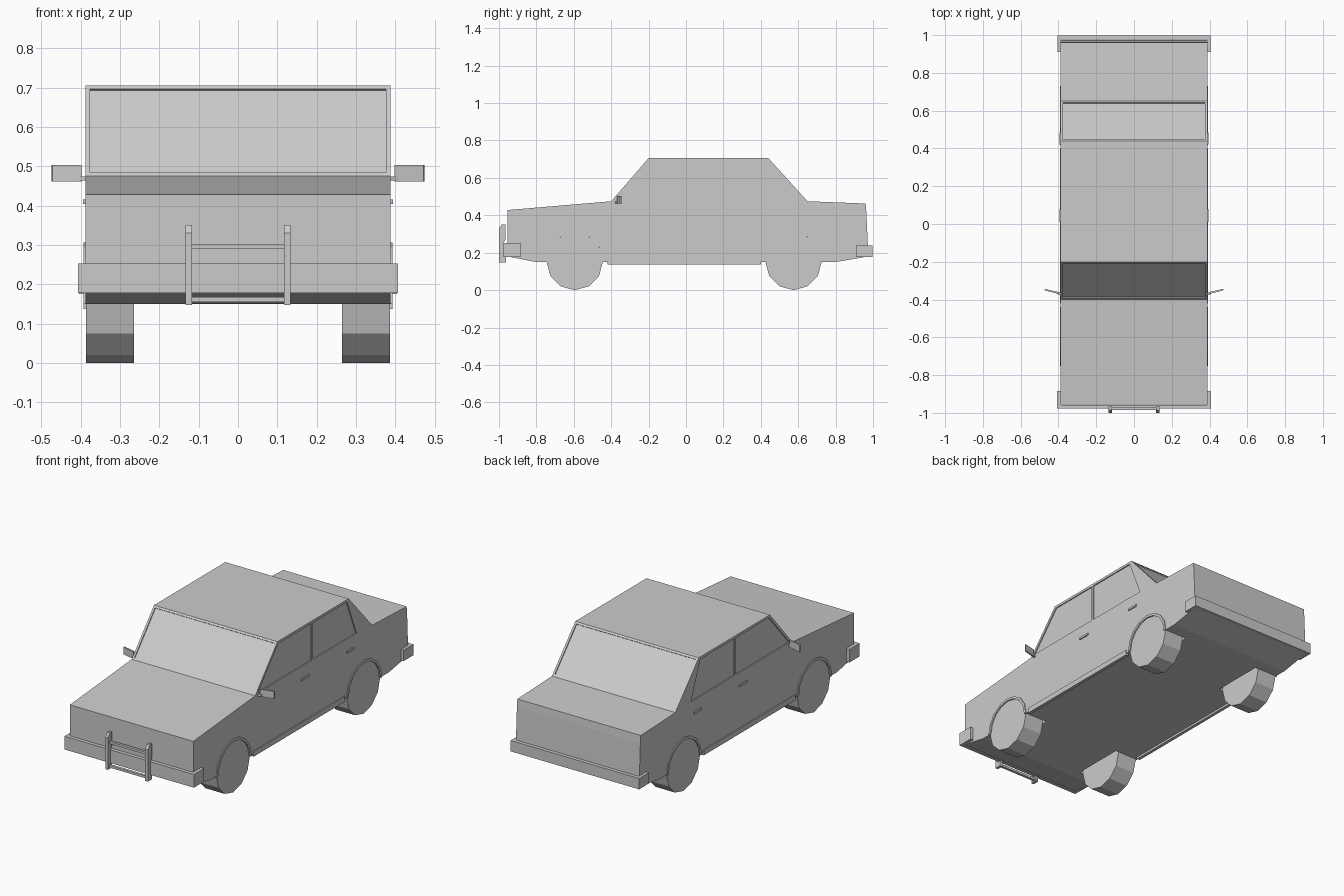
import bpy, bmesh
from math import cos, sin, pi
from mathutils import Vector

if "Cube" in bpy.data.objects:
    bpy.data.objects.remove(bpy.data.objects["Cube"])


def prism(name, outline, a, b, axis='x', mirror=False, inset=()):
    """Extrude a 2D outline from a to b along x (outline = y,z) or z (outline = x,y)."""
    bm = bmesh.new()
    for s in ((1, -1) if mirror else (1,)):
        rings = []
        for t in (a, b):
            rings.append([bm.verts.new((s * t, p, q) if axis == 'x' else (p, q, t))
                          for p, q in outline])
        n = len(outline)
        bm.faces.new(rings[0])
        bm.faces.new(rings[1])
        sides = [bm.faces.new((rings[0][i], rings[0][(i + 1) % n],
                               rings[1][(i + 1) % n], rings[1][i])) for i in range(n)]
        bmesh.ops.recalc_face_normals(bm, faces=bm.faces)
        if inset:  # recessed glass
            bmesh.ops.inset_individual(bm, faces=[sides[i] for i in inset], thickness=0.017)
            for i in inset:
                nrm = sides[i].normal.copy()
                r = bmesh.ops.extrude_discrete_faces(bm, faces=[sides[i]])
                bmesh.ops.translate(bm, verts=r['faces'][0].verts, vec=nrm * -0.006)
    bmesh.ops.recalc_face_normals(bm, faces=bm.faces)
    mesh = bpy.data.meshes.new(name)
    bm.to_mesh(mesh)
    bm.free()
    ob = bpy.data.objects.new(name, mesh)
    bpy.context.collection.objects.link(ob)
    return ob


def box(name, x, y, z, mirror=False):
    return prism(name, [(y[0], z[0]), (y[1], z[0]), (y[1], z[1]), (y[0], z[1])],
                 x[0], x[1], mirror=mirror)


def circle(cy, cz, r, n=12):
    return [(cy + r * sin(2 * pi * i / n), cz - r * cos(2 * pi * i / n)) for i in range(n)]


def cut(target, cutter):
    m = target.modifiers.new(cutter.name, 'BOOLEAN')
    m.operation = 'DIFFERENCE'
    m.solver = 'EXACT'
    m.object = cutter
    cutter.hide_render = True
    cutter.hide_set(True)
    cutter.display_type = 'WIRE'


# Body shell: side profile with recessed windscreen (2) and rear glass (4)
profile = [(-0.955, 0.18), (-0.955, 0.428), (-0.40, 0.475), (-0.20, 0.706), (0.44, 0.706),
           (0.65, 0.475), (0.96, 0.463), (0.964, 0.42), (0.975, 0.18), (0.80, 0.15),
           (-0.80, 0.15)]
body = prism("body", profile, -0.388, 0.388, inset=(2, 4))

# Side window recesses
cut(body, prism("front_window_cutter",
                [(-0.375, 0.483), (-0.192, 0.692), (0.105, 0.692), (0.105, 0.483)],
                0.382, 0.45, mirror=True))
cut(body, prism("rear_window_cutter",
                [(0.12, 0.483), (0.12, 0.692), (0.425, 0.692), (0.51, 0.483)],
                0.382, 0.45, mirror=True))

# Wheels, wheel wells and arch trims
for label, y in (("front", -0.595), ("rear", 0.575)):
    cut(body, prism(label + "_well_cutter", circle(y, 0.152, 0.153), 0.245, 0.45, mirror=True))
    prism(label + "_wheels", circle(y, 0.15, 0.15), 0.265, 0.386, mirror=True)
    arc = [(cos(pi * i / 8), sin(pi * i / 8)) for i in range(9)]
    arch = [(y + 0.156 * c, 0.15 + 0.156 * s) for c, s in arc]
    arch += [(y + 0.142 * c, 0.15 + 0.142 * s) for c, s in reversed(arc)]
    prism(label + "_arch_trims", arch, 0.384, 0.393, mirror=True)

# Sills and door handles
box("sills", (0.375, 0.393), (-0.42, 0.40), (0.138, 0.168), mirror=True)
box("front_door_handles", (0.38, 0.394), (0.01, 0.08), (0.404, 0.416), mirror=True)
box("rear_door_handles", (0.38, 0.394), (0.42, 0.485), (0.404, 0.416), mirror=True)


# Wrap-around bumpers
def bumper(name, w, end, tip, z0, z1):
    d = 0.02 if tip > end else -0.02
    prism(name, [(-w, end), (w, end), (w, tip), (w - 0.02, tip), (w - 0.02, end + d),
                 (0.02 - w, end + d), (0.02 - w, tip), (-w, tip)], z0, z1, axis='z')


bumper("front_bumper", 0.407, -0.977, -0.885, 0.178, 0.253)
bumper("rear_bumper", 0.404, 0.998, 0.91, 0.176, 0.238)

# Front guard: two uprights and two crossbars
prism("guard_uprights", [(-0.962, 0.148), (-1.0, 0.148), (-1.0, 0.33), (-0.985, 0.351),
                         (-0.965, 0.351), (-0.965, 0.27), (-0.977, 0.25), (-0.962, 0.25)],
      0.117, 0.134, mirror=True)
box("guard_top_bar", (-0.12, 0.12), (-0.985, -0.97), (0.29, 0.303))
box("guard_bottom_bar", (-0.12, 0.12), (-0.985, -0.97), (0.155, 0.168))

# Door mirrors: angled heads on short stalks
for label, s in (("right", 1), ("left", -1)):
    head = [(s * 0.398, -0.370), (s * 0.472, -0.352), (s * 0.474, -0.343), (s * 0.400, -0.360)]
    prism(label + "_mirror_head", head, 0.462, 0.503, axis='z')
    stalk = [(s * 0.38, -0.382), (s * 0.408, -0.370), (s * 0.408, -0.360), (s * 0.38, -0.366)]
    prism(label + "_mirror_stalk", stalk, 0.464, 0.474, axis='z')
